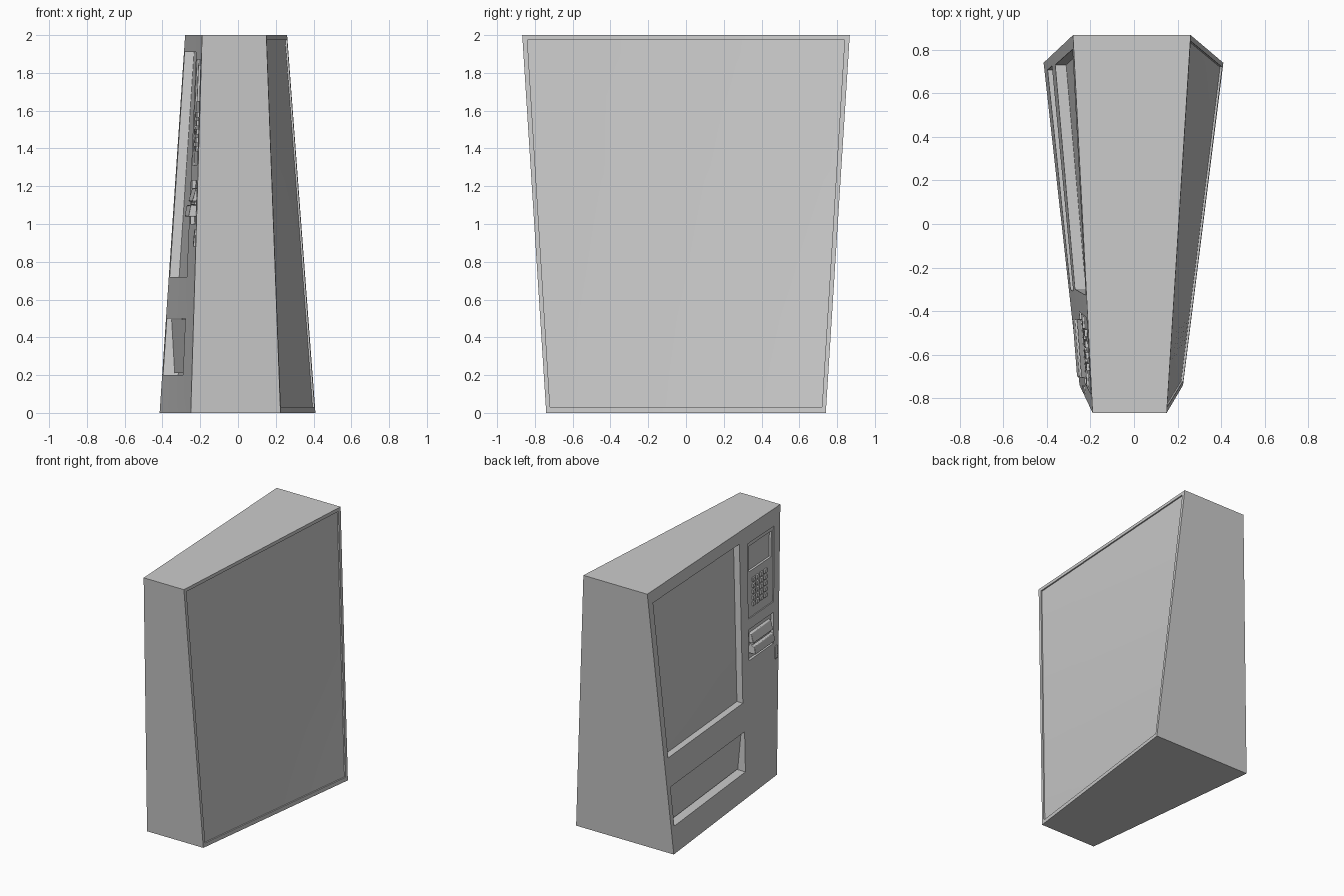
import bpy, bmesh

if "Cube" in bpy.data.objects:
    bpy.data.objects.remove(bpy.data.objects["Cube"])

# Tapered space: v runs -1..1 across the face (y), z is height, side is -1 (front, -x) or +1 (back)
EDGE_X = {-1: ((-0.25, -0.19), (-0.415, -0.28)), 1: ((0.225, 0.15), (0.41, 0.26))}


def warp(side, v, z, out=0.0):
    t, s = z / 2, (v + 1) / 2
    (a, b), (c, d) = EDGE_X[side]
    x = (a * (1 - t) + b * t) * (1 - s) + (c * (1 - t) + d * t) * s
    return (x + side * out, v * (0.74 + 0.127 * t), z)


def finish(name, bm, bevel=0.0):
    bmesh.ops.remove_doubles(bm, verts=bm.verts, dist=1e-5)
    bmesh.ops.recalc_face_normals(bm, faces=bm.faces)
    me = bpy.data.meshes.new(name)
    bm.to_mesh(me)
    bm.free()
    ob = bpy.data.objects.new(name, me)
    bpy.context.collection.objects.link(ob)
    if bevel:
        m = ob.modifiers.new("bevel", "BEVEL")
        m.width, m.segments, m.limit_method = bevel, 2, "ANGLE"
    bpy.ops.object.select_all(action="DESELECT")
    bpy.context.view_layer.objects.active = ob
    ob.select_set(True)
    bpy.ops.object.shade_smooth_by_angle(angle=0.6)
    return ob


def add_quad(bm, pts):
    bm.faces.new([bm.verts.new(p) for p in pts])


# Recesses as (v0, v1, z0, z1, depth)
front = [(-0.38, 0.93, 0.72, 1.91, 0.05),    # display window
         (-0.40, 0.94, 0.20, 0.50, 0.08),    # delivery bin
         (-0.91, -0.50, 1.31, 1.87, 0.008),  # control panel
         (-0.88, -0.53, 1.65, 1.84, 0.025),  # screen
         (-0.91, -0.50, 1.00, 1.23, 0.02)]   # bill acceptor pocket
back = [(-0.97, 0.97, 0.03, 1.975, 0.01)]    # rear panel


def cuts(lo, hi, values):
    base = [lo + (hi - lo) * i / 8 for i in range(9)]
    keys = sorted({lo, hi, *values})
    extra = [b for b in base if all(abs(b - k) > 0.07 for k in keys)]
    return sorted(keys + extra)


vs = cuts(-1, 1, [c for r in front + back for c in r[:2]])
zs = cuts(0, 2, [c for r in front + back for c in r[2:4]])


def stepped_panel(bm, side, recesses):
    def depth(i, j):
        if not (0 <= i < len(vs) - 1 and 0 <= j < len(zs) - 1):
            return 0
        v, z = (vs[i] + vs[i + 1]) / 2, (zs[j] + zs[j + 1]) / 2
        return max([r[4] for r in recesses if r[0] < v < r[1] and r[2] < z < r[3]], default=0)

    for i in range(len(vs) - 1):
        for j in range(len(zs) - 1):
            d = depth(i, j)
            v0, v1, z0, z1 = vs[i], vs[i + 1], zs[j], zs[j + 1]
            add_quad(bm, [warp(side, v, z, -d) for v, z in ((v0, z0), (v1, z0), (v1, z1), (v0, z1))])
            for e, ((va, za), (vb, zb)) in ((depth(i + 1, j), ((v1, z0), (v1, z1))),
                                            (depth(i, j + 1), ((v0, z1), (v1, z1)))):
                if abs(e - d) > 1e-6:
                    add_quad(bm, [warp(side, va, za, -d), warp(side, vb, zb, -d),
                                  warp(side, vb, zb, -e), warp(side, va, za, -e)])
            # walls on the low edges where the recess meets the border cell are made by that cell


# Cabinet: stepped front and back joined by ends, top and bottom
bm = bmesh.new()
stepped_panel(bm, -1, front)
stepped_panel(bm, 1, back)
for v in (-1, 1):
    for a, b in zip(zs, zs[1:]):
        add_quad(bm, [warp(-1, v, a), warp(1, v, a), warp(1, v, b), warp(-1, v, b)])
for z in (0, 2):
    for a, b in zip(vs, vs[1:]):
        add_quad(bm, [warp(-1, a, z), warp(1, a, z), warp(1, b, z), warp(-1, b, z)])
finish("cabinet", bm)


def add_block(bm, v0, v1, z0, z1, base, low, high=None):
    """Block on the front; low/high are how far its bottom and top edges stand out."""
    high = low if high is None else high
    ring = ((v0, z0, low), (v1, z0, low), (v1, z1, high), (v0, z1, high))
    lo = [bm.verts.new(warp(-1, v, z, base)) for v, z, _ in ring]
    hi = [bm.verts.new(warp(-1, v, z, h)) for v, z, h in ring]
    bm.faces.new(lo)
    bm.faces.new(hi)
    for k in range(4):
        n = (k + 1) % 4
        bm.faces.new((lo[k], lo[n], hi[n], hi[k]))


# Keypad buttons
bm = bmesh.new()
for c in range(4):
    for r in range(5):
        v, z = -0.80 + c * 0.062, 1.385 + r * 0.045
        add_block(bm, v, v + 0.038, z, z + 0.028, -0.012, 0.004)
finish("keypad_buttons", bm)

# Bill acceptor: sloping snout with upper and lower lips around a slot
bm = bmesh.new()
add_block(bm, -0.87, -0.54, 1.04, 1.10, -0.025, 0.035, 0.025)
add_block(bm, -0.87, -0.54, 1.12, 1.19, -0.025, 0.018, 0.0)
add_block(bm, -0.85, -0.56, 1.10, 1.12, -0.025, 0.005)
finish("bill_acceptor", bm, 0.004)

# Coin return and lock near the edge
bm = bmesh.new()
add_block(bm, -0.97, -0.93, 0.88, 0.97, -0.005, 0.012, 0.006)
finish("door_lock", bm, 0.003)

# Hinged flap in the delivery bin, leaning inward at the bottom
bm = bmesh.new()
add_block(bm, -0.39, 0.93, 0.21, 0.495, -0.079, -0.06, -0.025)
finish("delivery_flap", bm)
